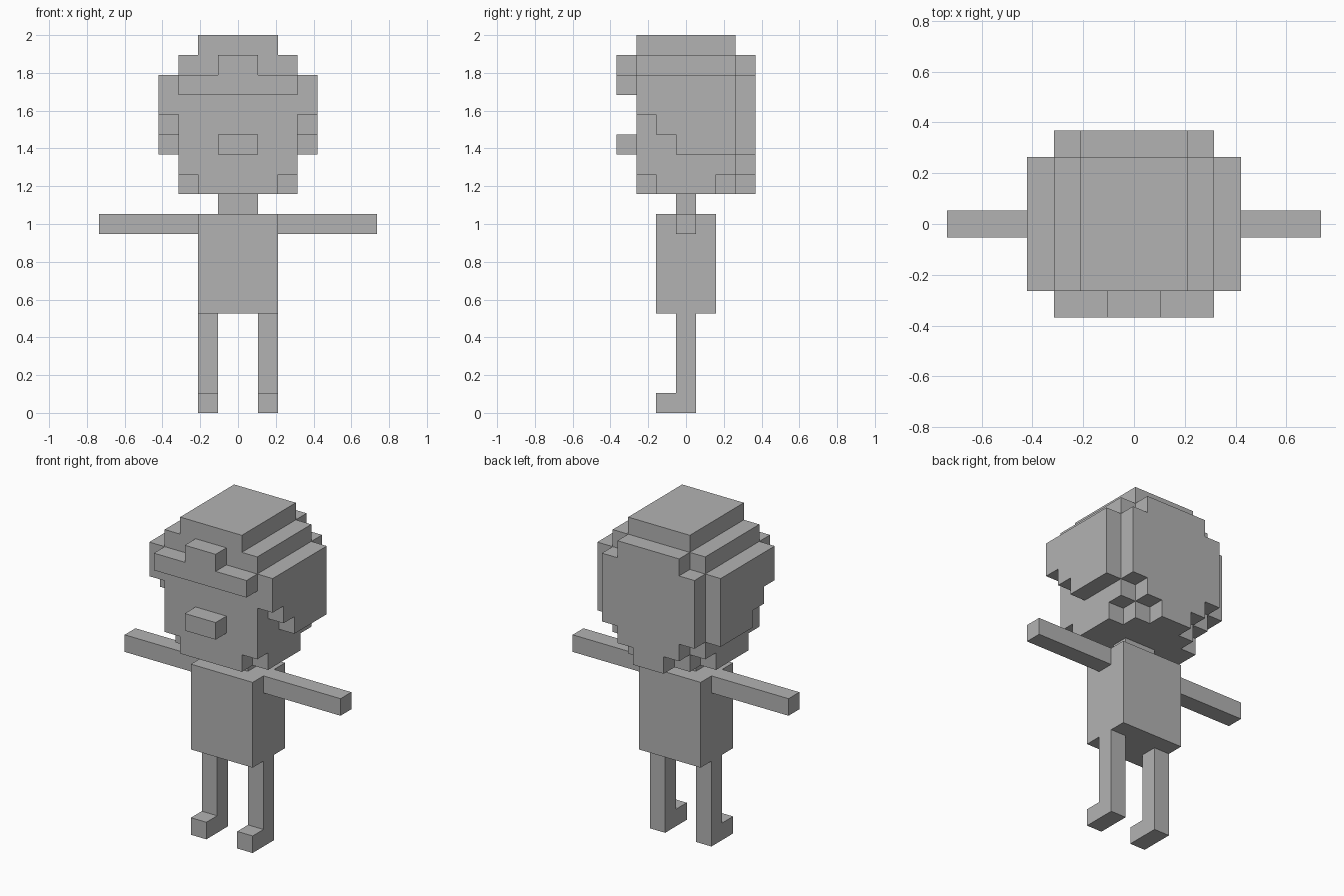
import bpy, bmesh, math
from itertools import product
from mathutils import Vector

cube = bpy.data.objects.get("Cube")
if cube:
    bpy.data.objects.remove(cube, do_unlink=True)

UNIT = 2 / 19  # the figure is nineteen blocks tall

grey = bpy.data.materials.new("plain grey")
grey.use_nodes = True
colour = (0.45, 0.45, 0.45, 1)
grey.diffuse_color = colour
grey.node_tree.nodes["Principled BSDF"].inputs["Base Color"].default_value = colour


def box(x0, x1, y0, y1, z0, z1):
    """Blocks filling a range on the +x half."""
    return set(product(range(x0, x1), range(y0, y1), range(z0, z1)))


def mirror(cells):
    return {(-1 - x, y, z) for x, y, z in cells}


parts = {}


def centre_part(name, cells):
    parts[name] = cells | mirror(cells)


def paired_part(name, cells):
    parts["left_" + name] = cells
    parts["right_" + name] = mirror(cells)


# Legs with feet, body, arms and neck
paired_part("leg", box(1, 2, 0, 1, 0, 5) | box(1, 2, -1, 0, 0, 1))
centre_part("torso", box(0, 2, -1, 2, 5, 10))
paired_part("arm", box(2, 7, 0, 1, 9, 10))
centre_part("neck", box(0, 1, 0, 1, 10, 11))

# Head block with the lower corners cut away
corners = box(2, 3, -2, -1, 11, 12) | box(2, 3, 2, 3, 11, 12)
centre_part("head", box(0, 3, -2, 3, 11, 18) - corners)
centre_part("nose", box(0, 1, -3, -2, 13, 14))

# Hair: crown, fringe, stepped sides and tapered back
centre_part("hair_crown", box(0, 2, -2, 3, 18, 19))
centre_part("hair_fringe", box(0, 3, -3, -2, 16, 17) | box(0, 1, -3, -2, 17, 18))
paired_part("hair_side", box(3, 4, -2, 3, 15, 17) | box(3, 4, -1, 3, 14, 15)
            | box(3, 4, 0, 3, 13, 14))
centre_part("hair_back", box(0, 3, 3, 4, 13, 17) | box(0, 2, 3, 4, 12, 18)
            | box(0, 1, 3, 4, 11, 12))

solid = set().union(*parts.values())


def build(name, cells):
    """Skin the exposed sides of the blocks, then merge flat areas."""
    bm = bmesh.new()
    for cell in cells:
        for axis, side in product(range(3), (0, 1)):
            neighbour = list(cell)
            neighbour[axis] += 2 * side - 1
            if tuple(neighbour) in solid:
                continue
            u, v = (axis + 1) % 3, (axis + 2) % 3
            loop = []
            for a, b in ((0, 0), (1, 0), (1, 1), (0, 1)):
                p = Vector(cell)
                p[axis] += side
                p[u] += a
                p[v] += b
                p.y -= 0.5
                loop.append(bm.verts.new(p * UNIT))
            bm.faces.new(loop if side else loop[::-1])
    bmesh.ops.remove_doubles(bm, verts=bm.verts, dist=UNIT / 100)
    bmesh.ops.dissolve_limit(bm, angle_limit=math.radians(1),
                             verts=bm.verts, edges=bm.edges)
    mesh = bpy.data.meshes.new(name)
    bm.to_mesh(mesh)
    bm.free()
    mesh.materials.append(grey)
    bpy.context.collection.objects.link(bpy.data.objects.new(name, mesh))


for part_name, part_cells in parts.items():
    build(part_name, part_cells)
